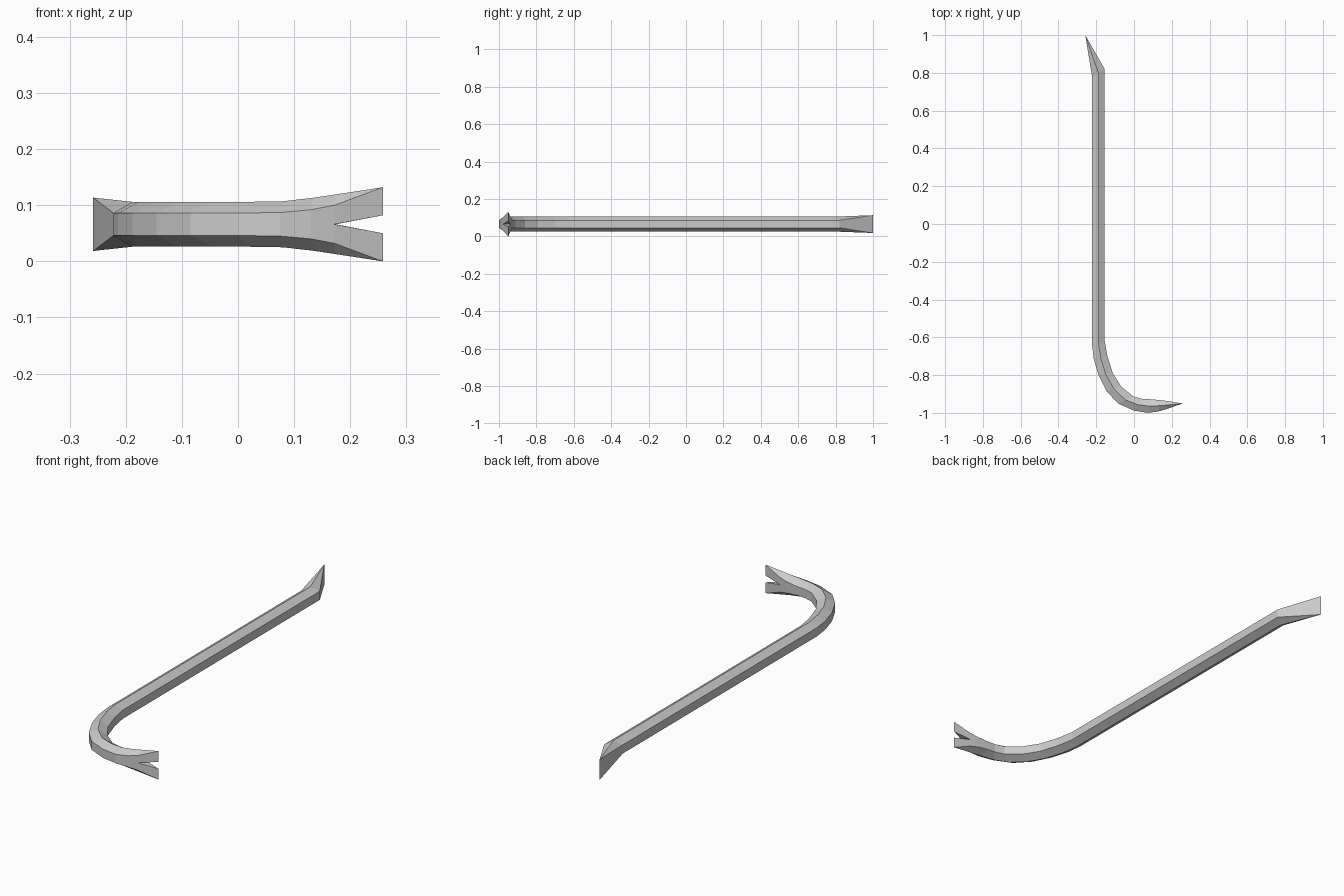
import bpy, bmesh

if "Cube" in bpy.data.objects:
    bpy.data.objects.remove(bpy.data.objects["Cube"])

ZC = 0.066  # mid-height of the bar
bm = bmesh.new()

# Cross-sections along the bar: outer x,y, inner x,y, ridge half-height, flat half-height
sections = [
    (-0.222, 0.78, -0.155, 0.82, 0.040, 0.020),
    (-0.222, -0.64, -0.155, -0.62, 0.040, 0.020),
    (-0.213, -0.715, -0.141, -0.70, 0.040, 0.020),
    (-0.188, -0.80, -0.112, -0.79, 0.040, 0.020),
    (-0.145, -0.885, -0.068, -0.86, 0.040, 0.020),
    (-0.085, -0.95, -0.005, -0.912, 0.040, 0.020),
    (0.000, -0.988, 0.040, -0.925, 0.040, 0.020),
    (0.075, -1.0, 0.085, -0.928, 0.041, 0.021),
    (0.130, -0.992, 0.135, -0.932, 0.047, 0.026),
    (0.172, -0.980, 0.174, -0.937, 0.053, 0.034),
]


def ring(ox, oy, ix, iy, a, f):
    """Hexagon with a ridge above and below, plus mid points on both flats."""
    mx, my = (ox + ix) / 2, (oy + iy) / 2
    pts = [(ox, oy, 0), (ox, oy, f), (mx, my, a), (ix, iy, f),
           (ix, iy, 0), (ix, iy, -f), (mx, my, -a), (ox, oy, -f)]
    return [bm.verts.new((x, y, z + ZC)) for x, y, z in pts]


def skin(r0, r1):
    n = len(r0)
    for k in range(n):
        j = (k + 1) % n
        bm.faces.new((r0[k], r0[j], r1[j], r1[k]))


# Chisel edge, shaft and bend
rings = [ring(-0.258, 1.0, -0.258, 1.0, 0.0475, 0.0475)]
rings += [ring(*s) for s in sections]
for r0, r1 in zip(rings, rings[1:]):
    skin(r0, r1)

# Two claw prongs either side of the V notch
last = rings[-1]
for s, ids in ((1, (0, 1, 2, 3, 4)), (-1, (0, 7, 6, 5, 4))):
    tip = [bm.verts.new((0.258, -0.95, ZC + s * h))
           for h in (0.016, 0.066, 0.066, 0.066, 0.016)]
    skin([last[i] for i in ids], tip)

# Collapse the tips to sharp edges
bmesh.ops.remove_doubles(bm, verts=bm.verts[:], dist=0.0005)
bmesh.ops.recalc_face_normals(bm, faces=bm.faces[:])

mesh = bpy.data.meshes.new("pry_bar")
bm.to_mesh(mesh)
bm.free()
bpy.context.collection.objects.link(bpy.data.objects.new("pry_bar", mesh))
